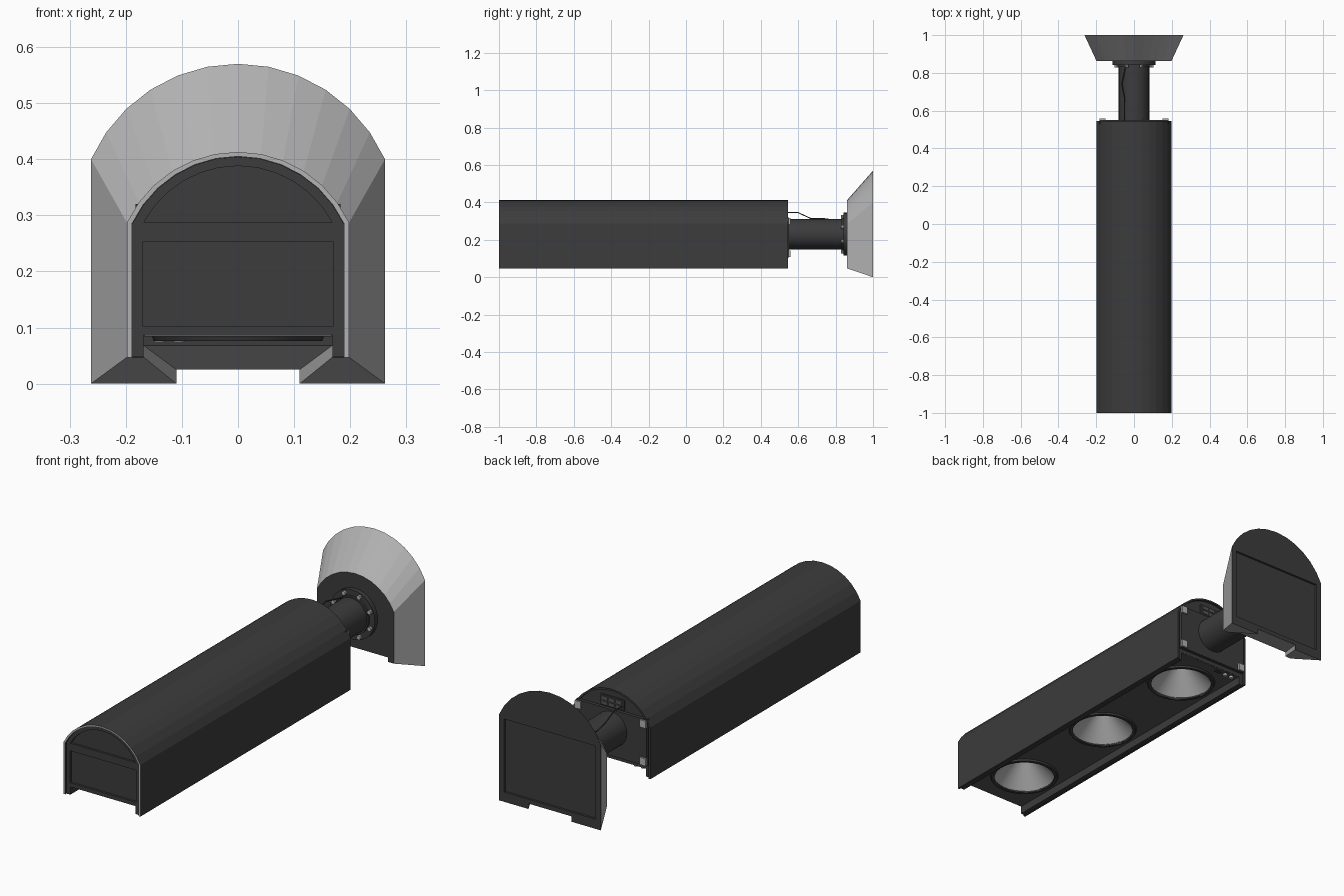
import bpy, bmesh, math

if "Cube" in bpy.data.objects:
    bpy.data.objects.remove(bpy.data.objects["Cube"])


def material(name, v):
    m = bpy.data.materials.new(name)
    m.diffuse_color = (v, v, v, 1)
    m.use_nodes = True
    m.node_tree.nodes["Principled BSDF"].inputs["Base Color"].default_value = m.diffuse_color
    return m


DARK = material("dark_metal", 0.045)
MID = material("underside_grey", 0.09)
LIGHT = material("light_metal", 0.45)


def arch(hw, spring, top, n=12):
    """Circular arc from (+hw, spring) over the top to (-hw, spring)."""
    h = top - spring
    r = (hw * hw + h * h) / (2 * h)
    a = math.asin(hw / r)
    return [(r * math.sin(a - 2 * a * i / n), top - r + r * math.cos(a - 2 * a * i / n))
            for i in range(n + 1)]


def rect(x0, x1, z0, z1):
    return [(x0, z0), (x1, z0), (x1, z1), (x0, z1)]


def loft(name, front, y0, y1, mat, back=None, front_mat=None, back_mat=None):
    """Solid between two matching x-z profiles, capped at both ends."""
    back = back or front
    bm = bmesh.new()
    a = [bm.verts.new((x, y0, z)) for x, z in front]
    b = [bm.verts.new((x, y1, z)) for x, z in back]
    for i in range(len(a)):
        j = (i + 1) % len(a)
        bm.faces.new((a[i], a[j], b[j], b[i]))
    f, k = bm.faces.new(a), bm.faces.new(b)
    f.material_index, k.material_index = 1, 2
    bmesh.ops.recalc_face_normals(bm, faces=bm.faces)
    me = bpy.data.meshes.new(name)
    bm.to_mesh(me)
    bm.free()
    for m in (mat, front_mat or mat, back_mat or mat):
        me.materials.append(m)
    ob = bpy.data.objects.new(name, me)
    bpy.context.collection.objects.link(ob)
    return ob


def smooth(ob):
    bpy.ops.object.select_all(action='DESELECT')
    ob.select_set(True)
    bpy.context.view_layer.objects.active = ob
    bpy.ops.object.shade_smooth_by_angle(angle=math.radians(35))


def cone(name, loc, r1, r2, depth, mat, along_y=False, seg=32):
    rot = (math.radians(-90), 0, 0) if along_y else (0, 0, 0)
    bpy.ops.mesh.primitive_cone_add(vertices=seg, radius1=r1, radius2=r2, depth=depth,
                                    location=loc, rotation=rot)
    ob = bpy.context.object
    ob.name = name
    ob.data.materials.append(mat)
    smooth(ob)
    return ob


def cut(ob, cutter):
    mod = ob.modifiers.new("cut", 'BOOLEAN')
    mod.operation, mod.solver, mod.object = 'DIFFERENCE', 'EXACT', cutter
    mod.material_mode = 'TRANSFER'
    bpy.ops.object.select_all(action='DESELECT')
    ob.select_set(True)
    bpy.context.view_layer.objects.active = ob
    bpy.ops.object.modifier_apply(modifier=mod.name)
    bpy.data.objects.remove(cutter)


# Arched outer shell of the housing, with a bright front rim
shell = ([(0.198, 0.047)] + arch(0.198, 0.287, 0.413) + [(-0.198, 0.047), (-0.189, 0.047)]
         + arch(0.189, 0.285, 0.405)[::-1] + [(0.189, 0.047)])
loft("housing_shell", shell, -1, 0.545, DARK, front_mat=LIGHT)

# Housing core with side skirts, recessed front panels and lamp wells
core_profile = ([(0.1885, 0.048)] + arch(0.1885, 0.285, 0.4045)
                + [(-0.1885, 0.048), (-0.168, 0.048), (-0.168, 0.087), (0.168, 0.087), (0.168, 0.048)])
core = loft("housing_core", core_profile, -0.992, 0.535, DARK)
cut(core, loft("arch_cutter", arch(0.168, 0.287, 0.388), -1.1, -0.982, DARK))
cut(core, loft("panel_cutter", rect(-0.17, 0.17, 0.103, 0.252), -1.1, -0.982, DARK))
LAMPS = (-0.77, -0.22, 0.33)
for y in LAMPS:
    cut(core, cone("well_cutter", (0, y, 0.14), 0.142, 0.06, 0.14, DARK))

# Underside plates filling the gaps around the lamps
under = loft("underside_plate", rect(-0.167, 0.167, 0.084, 0.0885), -0.991, 0.534, MID)
for y in LAMPS:
    cut(under, cone("hole_cutter", (0, y, 0.08), 0.138, 0.138, 0.1, MID))

# Lamps: raised trim ring and tapered reflector open downwards
for i, y in enumerate(LAMPS):
    ring = cone(f"lamp_ring_{i}", (0, y, 0.082), 0.150, 0.155, 0.012, DARK)
    cut(ring, cone("ring_cutter", (0, y, 0.08), 0.135, 0.135, 0.1, DARK))
    refl = cone(f"lamp_reflector_{i}", (0, y, 0.132), 0.1355, 0.04, 0.1, LIGHT)
    bm = bmesh.new()
    bm.from_mesh(refl.data)
    low = [f for f in bm.faces if f.normal.z < -0.9]
    bmesh.ops.delete(bm, geom=low, context='FACES')
    bmesh.ops.reverse_faces(bm, faces=bm.faces)
    bm.to_mesh(refl.data)
    bm.free()

# Indicator buttons and sensor slot under the rear end
for i, x in enumerate((-0.105, -0.14)):
    cone(f"indicator_{i}", (x, 0.515, 0.08), 0.01, 0.01, 0.012, LIGHT, seg=16)
loft("sensor_slot", rect(-0.08, -0.045, 0.08, 0.086), 0.508, 0.522, DARK)

# Rear cover with corner clips and a connector block
loft("rear_cover", rect(-0.183, 0.183, 0.105, 0.32), 0.53, 0.55, DARK)
for sx in (-1, 1):
    for z in (0.125, 0.3):
        loft("corner_clip", rect(sx * 0.167 - 0.015, sx * 0.167 + 0.015, z - 0.017, z + 0.017),
             0.54, 0.558, LIGHT)
loft("connector_block", rect(-0.06, 0.06, 0.325, 0.375), 0.53, 0.541, DARK)
for x in (-0.036, 0, 0.036):
    for z in (0.339, 0.361):
        loft("connector_socket", rect(x - 0.014, x + 0.014, z - 0.007, z + 0.007), 0.535, 0.544, MID)

# Support tube and bolted flange
cone("support_tube", (0, 0.69, 0.23), 0.081, 0.081, 0.32, DARK, True)
cone("flange", (0, 0.853, 0.23), 0.115, 0.115, 0.024, DARK, True)
cone("flange_collar", (0, 0.837, 0.23), 0.088, 0.088, 0.012, DARK, True)
for i in range(8):
    a = math.radians(22.5 + 45 * i)
    cone(f"flange_bolt_{i}", (0.101 * math.cos(a), 0.836, 0.23 + 0.101 * math.sin(a)),
         0.01, 0.01, 0.014, LIGHT, True, 8)

# Thin cable from the connector along the tube
cu = bpy.data.curves.new("cable", 'CURVE')
cu.dimensions, cu.bevel_depth, cu.bevel_resolution = '3D', 0.003, 1
pts = [(-0.05, 0.535, 0.345), (-0.05, 0.6, 0.345), (-0.05, 0.665, 0.315),
       (-0.065, 0.74, 0.313), (-0.045, 0.835, 0.3)]
sp = cu.splines.new('POLY')
sp.points.add(len(pts) - 1)
for p, c in zip(sp.points, pts):
    p.co = (*c, 1)
cu.materials.append(DARK)
bpy.context.collection.objects.link(bpy.data.objects.new("cable", cu))

# Flared wall mount with a notched foot and recessed dark back
m_front = ([(0.198, 0.047)] + arch(0.198, 0.287, 0.413)
           + [(-0.198, 0.047), (-0.168, 0.047), (-0.168, 0.068), (0.168, 0.068), (0.168, 0.047)])
m_back = ([(0.262, 0)] + arch(0.262, 0.4, 0.57)
          + [(-0.262, 0), (-0.11, 0), (-0.11, 0.025), (0.11, 0.025), (0.11, 0)])
mount = loft("wall_mount", m_front, 0.862, 1, LIGHT, back=m_back, back_mat=DARK)
cut(mount, loft("back_cutter", rect(-0.235, 0.235, 0.045, 0.385), 0.99, 1.1, DARK))
